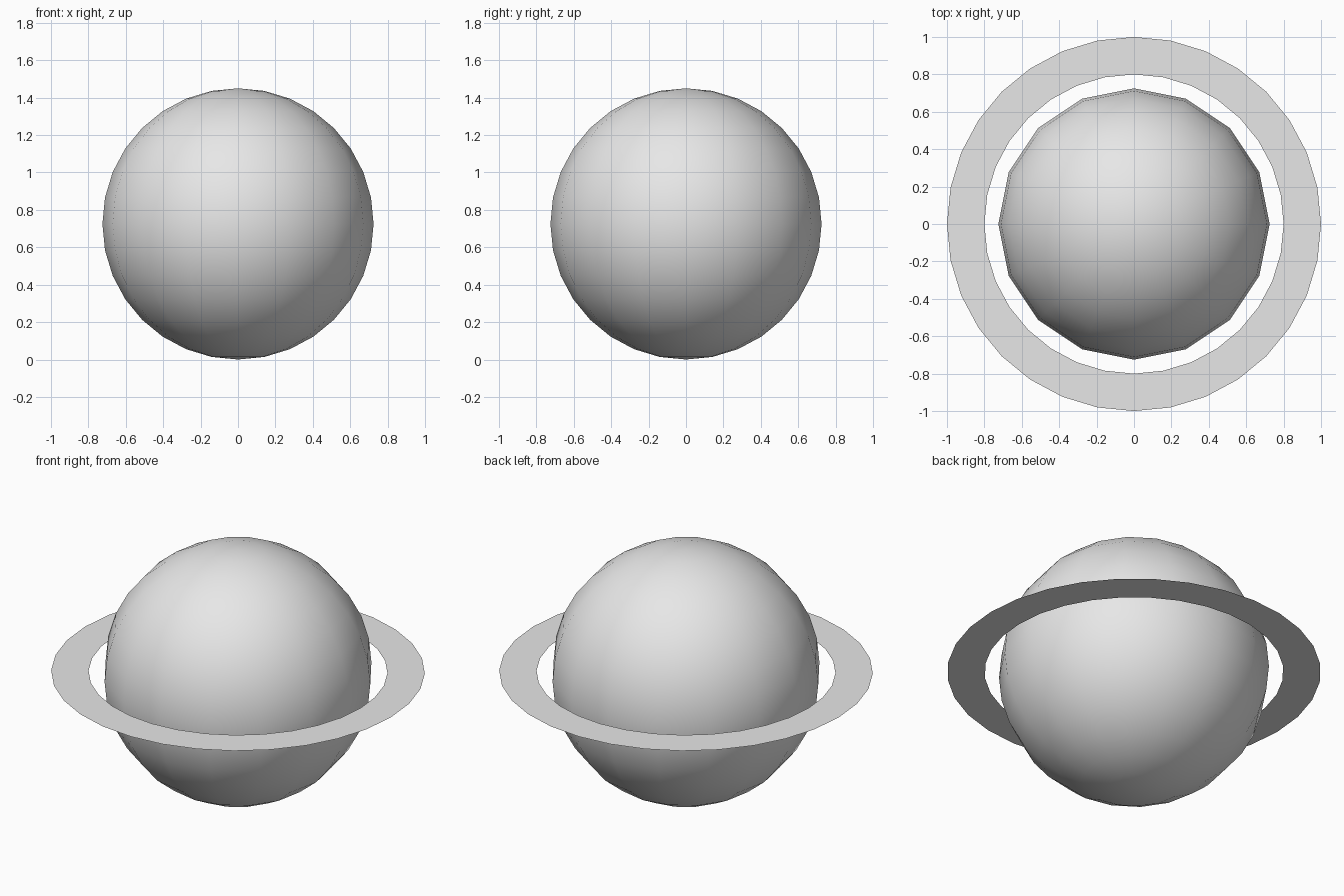
import bpy
import bmesh
from math import cos, sin, tau

cube = bpy.data.objects.get("Cube")
if cube:
    bpy.data.objects.remove(cube, do_unlink=True)

RADIUS = 0.725
RING_INNER, RING_OUTER, RING_SIDES = 0.8, 1.0, 32

# One light grey shared by both parts
grey = bpy.data.materials.new("light_grey")
grey.use_nodes = True
grey.diffuse_color = (0.8, 0.8, 0.8, 1)
grey.node_tree.nodes["Principled BSDF"].inputs["Base Color"].default_value = (0.8, 0.8, 0.8, 1)


def add_object(name, bm, smooth):
    mesh = bpy.data.meshes.new(name)
    for face in bm.faces:
        face.smooth = smooth
    bm.to_mesh(mesh)
    bm.free()
    mesh.materials.append(grey)
    obj = bpy.data.objects.new(name, mesh)
    obj.location.z = RADIUS
    bpy.context.collection.objects.link(obj)


# Planet: smooth ball
bm = bmesh.new()
bmesh.ops.create_uvsphere(bm, u_segments=16, v_segments=16, radius=RADIUS)
add_object("planet", bm, True)

# Ring: flat sheet around the equator
bm = bmesh.new()
inner, outer = [
    [bm.verts.new((r * cos(tau * i / RING_SIDES), r * sin(tau * i / RING_SIDES), 0))
     for i in range(RING_SIDES)]
    for r in (RING_INNER, RING_OUTER)
]
for i in range(RING_SIDES):
    j = (i + 1) % RING_SIDES
    bm.faces.new((inner[i], outer[i], outer[j], inner[j]))
add_object("ring", bm, False)
